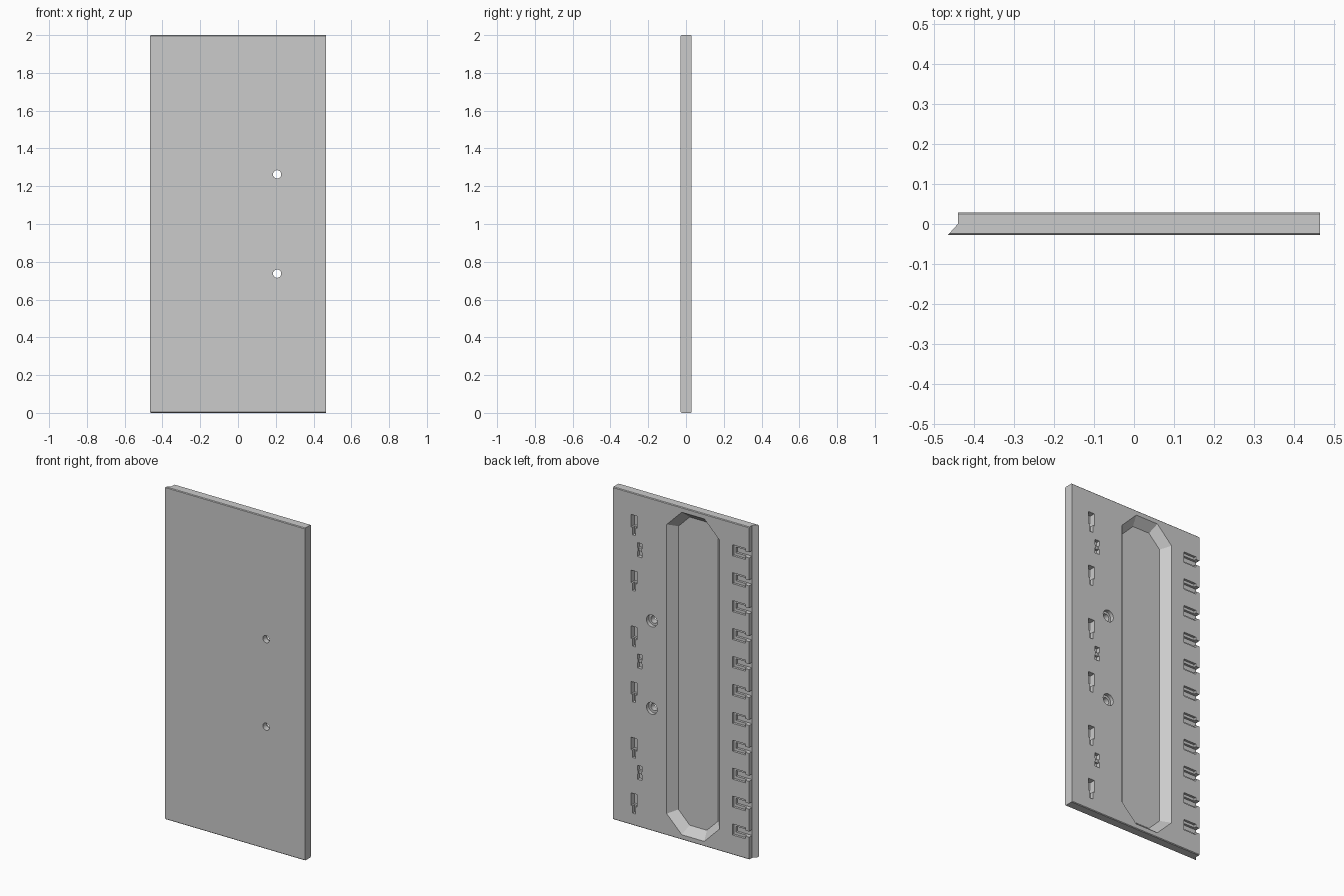
import bpy
import bmesh
import math
from mathutils import Matrix, Vector

cube = bpy.data.objects.get("Cube")
if cube:
    bpy.data.objects.remove(cube, do_unlink=True)

BACK, FRONT = 0.029, -0.028

grey = bpy.data.materials.new("plain grey")
grey.use_nodes = True
grey.diffuse_color = (0.6, 0.6, 0.6, 1)
grey.node_tree.nodes["Principled BSDF"].inputs["Base Color"].default_value = (0.6, 0.6, 0.6, 1)


def make_object(name, bm):
    bmesh.ops.recalc_face_normals(bm, faces=bm.faces)
    mesh = bpy.data.meshes.new(name)
    bm.to_mesh(mesh)
    bm.free()
    mesh.materials.append(grey)
    obj = bpy.data.objects.new(name, mesh)
    bpy.context.collection.objects.link(obj)
    return obj


def loft(bm, ring_a, ring_b):
    """Closed solid between two matching rings."""
    a = [bm.verts.new(p) for p in ring_a]
    b = [bm.verts.new(p) for p in ring_b]
    bm.faces.new(a)
    bm.faces.new(b[::-1])
    for i in range(len(a)):
        j = (i + 1) % len(a)
        bm.faces.new((a[i], b[i], b[j], a[j]))


def pocket(bm, x0, x1, z0, z1, depth):
    """Box sunk into the back face."""
    y0, y1 = BACK - depth, BACK + 0.02
    size = Vector((x1 - x0, y1 - y0, z1 - z0))
    centre = Vector((x0 + x1, y0 + y1, z0 + z1)) / 2
    bmesh.ops.create_cube(bm, size=1, matrix=Matrix.Translation(centre) @ Matrix.Diagonal(size).to_4x4())


def round_cutter(bm, x, z, r_front, r_back, y_front, y_back):
    """Cylinder or cone lying along y."""
    angles = [math.tau * i / 24 for i in range(24)]
    rings = [[(x + r * math.cos(t), y, z + r * math.sin(t)) for t in angles]
             for r, y in ((r_front, y_front), (r_back, y_back))]
    loft(bm, *rings)


def octagon(y, grow):
    """Elongated octagon outline of the long recess."""
    hw, hh, cut = 0.175 + grow, 0.97 + grow, 0.1 + grow * 0.58
    corners = [(hw, hh - cut), (hw - cut, hh), (cut - hw, hh), (-hw, hh - cut),
               (-hw, cut - hh), (cut - hw, -hh), (hw - cut, -hh), (hw, cut - hh)]
    return [(x - 0.067, y, z + 1) for x, z in corners]


# Panel with an angled lip along its right edge
profile = [(-0.465, FRONT), (0.465, FRONT), (0.465, BACK), (-0.44, BACK), (-0.44, 0)]
bm = bmesh.new()
loft(bm, [(x, y, 0) for x, y in profile], [(x, y, 2) for x, y in profile])
rim = [e for e in bm.edges if abs(e.verts[0].co.z - e.verts[1].co.z) < 0.1
       and abs(e.verts[0].co.x - e.verts[1].co.x) > 0.1]
bmesh.ops.bevel(bm, geom=rim, offset=0.004, segments=1, affect='EDGES')
panel = make_object("panel", bm)

cutters = []

# Long recess with sloped walls, and the countersinks
bm = bmesh.new()
slope = 0.043 / 0.05
loft(bm, octagon(BACK - 0.05, -0.043), octagon(BACK + 0.01, 0.01 * slope))
for z in (0.737, 1.263):
    round_cutter(bm, 0.207, z, 0.036, 0.036, BACK - 0.022, BACK + 0.02)
cutters.append(make_object("recess_cutter", bm))

# Wide parts of the small sockets and edge slots
bm = bmesh.new()
for i in range(6):
    z = 0.132 + 0.335 * i
    pocket(bm, 0.306, 0.346, z - 0.015, z + 0.06, 0.035)
for z in (0.327, 0.997, 1.667):
    for side in (-1, 1):
        pocket(bm, 0.271, 0.303, z + side * 0.026 - 0.016, z + side * 0.026 + 0.016, 0.022)
for i in range(11):
    z = 0.152 + 0.168 * i
    pocket(bm, -0.415, -0.33, z - 0.033, z + 0.033, 0.014)
cutters.append(make_object("wide_slot_cutter", bm))

# Narrow channels, bridges and through holes
bm = bmesh.new()
for i in range(6):
    z = 0.132 + 0.335 * i
    pocket(bm, 0.316, 0.336, z - 0.06, z + 0.01, 0.02)
for z in (0.327, 0.997, 1.667):
    pocket(bm, 0.275, 0.299, z - 0.02, z + 0.02, 0.008)
for i in range(11):
    z = 0.152 + 0.168 * i
    pocket(bm, -0.46, -0.342, z - 0.017, z + 0.017, 0.028)
for z in (0.737, 1.263):
    round_cutter(bm, 0.207, z, 0.022, 0.022, FRONT - 0.02, BACK + 0.03)
cutters.append(make_object("narrow_slot_cutter", bm))

# Carve the panel and drop the cutters
for cutter in cutters:
    cutter.hide_render = True
    mod = panel.modifiers.new("carve", 'BOOLEAN')
    mod.operation = 'DIFFERENCE'
    mod.solver = 'EXACT'
    mod.object = cutter
carved = bpy.data.meshes.new_from_object(panel.evaluated_get(bpy.context.evaluated_depsgraph_get()))
panel.modifiers.clear()
panel.data = carved
for cutter in cutters:
    bpy.data.objects.remove(cutter, do_unlink=True)

bpy.context.view_layer.objects.active = panel
panel.select_set(True)
bpy.ops.object.shade_smooth_by_angle(angle=math.radians(25))
